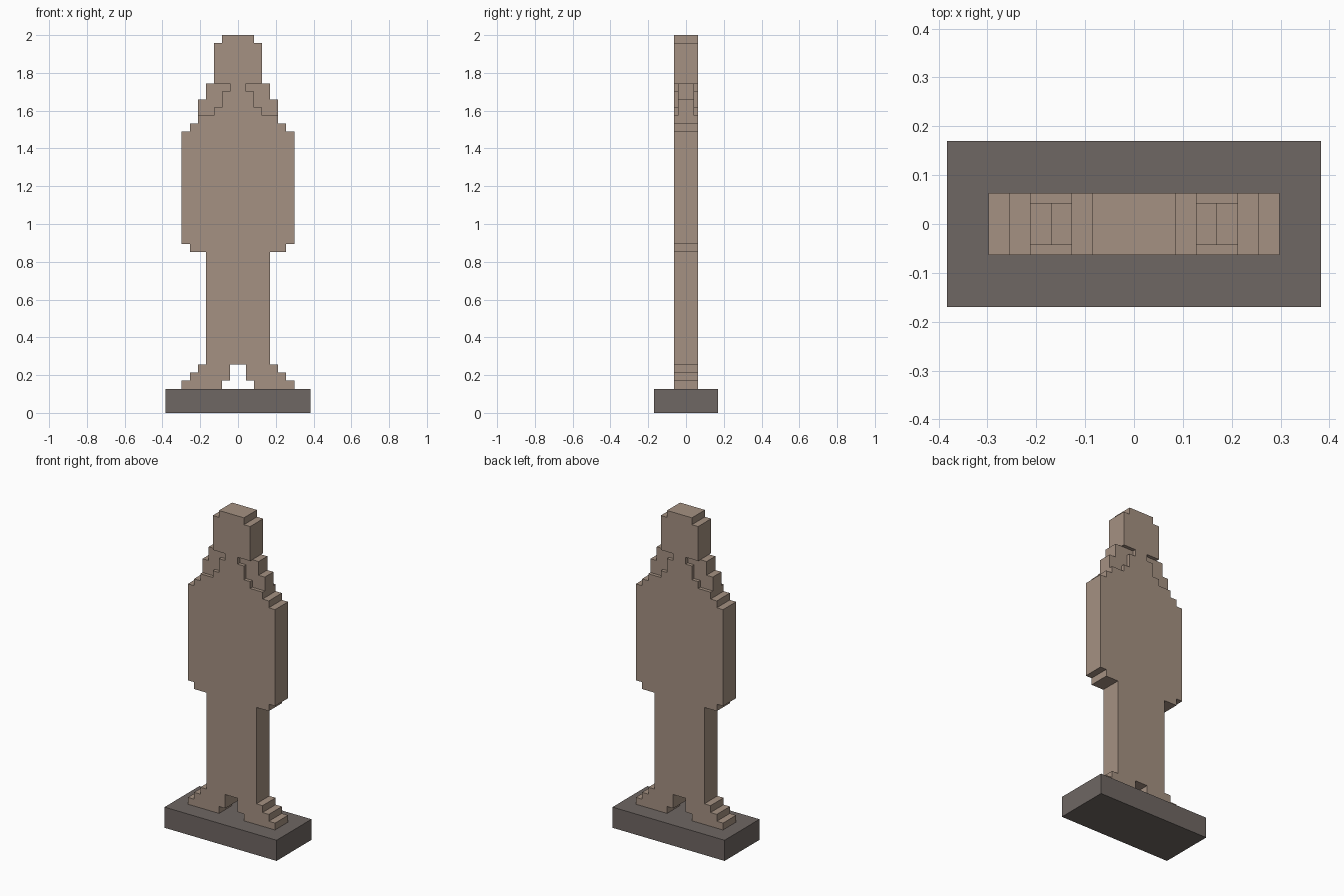
import bpy, bmesh

if "Cube" in bpy.data.objects:
    bpy.data.objects.remove(bpy.data.objects["Cube"])

U = 2 / 47  # one block step


def srgb(r, g, b):
    lin = lambda c: c / 12.92 if c <= 0.04045 else ((c + 0.055) / 1.055) ** 2.4
    return (lin(r / 255), lin(g / 255), lin(b / 255), 1)


def material(name, rgb):
    m = bpy.data.materials.new(name)
    m.diffuse_color = srgb(*rgb)
    m.use_nodes = True
    m.node_tree.nodes["Principled BSDF"].inputs["Base Color"].default_value = m.diffuse_color
    return m


def slab(name, outlines, half_depth, mat):
    """Extrude closed front outlines (in block steps) evenly along y."""
    bm = bmesh.new()
    for pts in outlines:
        face = bm.faces.new([bm.verts.new((x * U, -half_depth * U, z * U)) for x, z in pts])
        ext = bmesh.ops.extrude_face_region(bm, geom=[face], use_keep_orig=True)
        moved = [v for v in ext["geom"] if isinstance(v, bmesh.types.BMVert)]
        bmesh.ops.translate(bm, verts=moved, vec=(0, 2 * half_depth * U, 0))
    bmesh.ops.recalc_face_normals(bm, faces=bm.faces)
    mesh = bpy.data.meshes.new(name)
    bm.to_mesh(mesh)
    bm.free()
    mesh.materials.append(mat)
    obj = bpy.data.objects.new(name, mesh)
    bpy.context.collection.objects.link(obj)
    return obj


def mirrored(pts):
    return [(-x, z) for x, z in reversed(pts)]


stone = material("tan stone", (165, 145, 130))
dark = material("dark stone", (111, 103, 99))

# Plinth
slab("plinth", [[(-9, 0), (9, 0), (9, 3), (-9, 3)]], 4, dark)

# Figure: right half outline from the gap between the feet up to the head
half = [(1, 6), (1, 4), (2, 4), (2, 3), (7, 3), (7, 4), (6, 4), (6, 5), (5, 5), (5, 6),
        (4, 6), (4, 20), (6, 20), (6, 21), (7, 21), (7, 35), (6, 35), (6, 36), (5, 36),
        (5, 37), (3, 37), (3, 38), (2, 38), (2, 40), (1, 40), (1, 41), (3, 41), (3, 46),
        (2, 46), (2, 47)]
slab("figure", [half + mirrored(half)], 1.5, stone)

# Thinner shoulder insets beside the neck
inset = [(3, 37), (5, 37), (5, 39), (4, 39), (4, 41), (1, 41), (1, 40), (2, 40), (2, 38), (3, 38)]
slab("shoulder_insets", [inset, mirrored(inset)], 1, stone)
